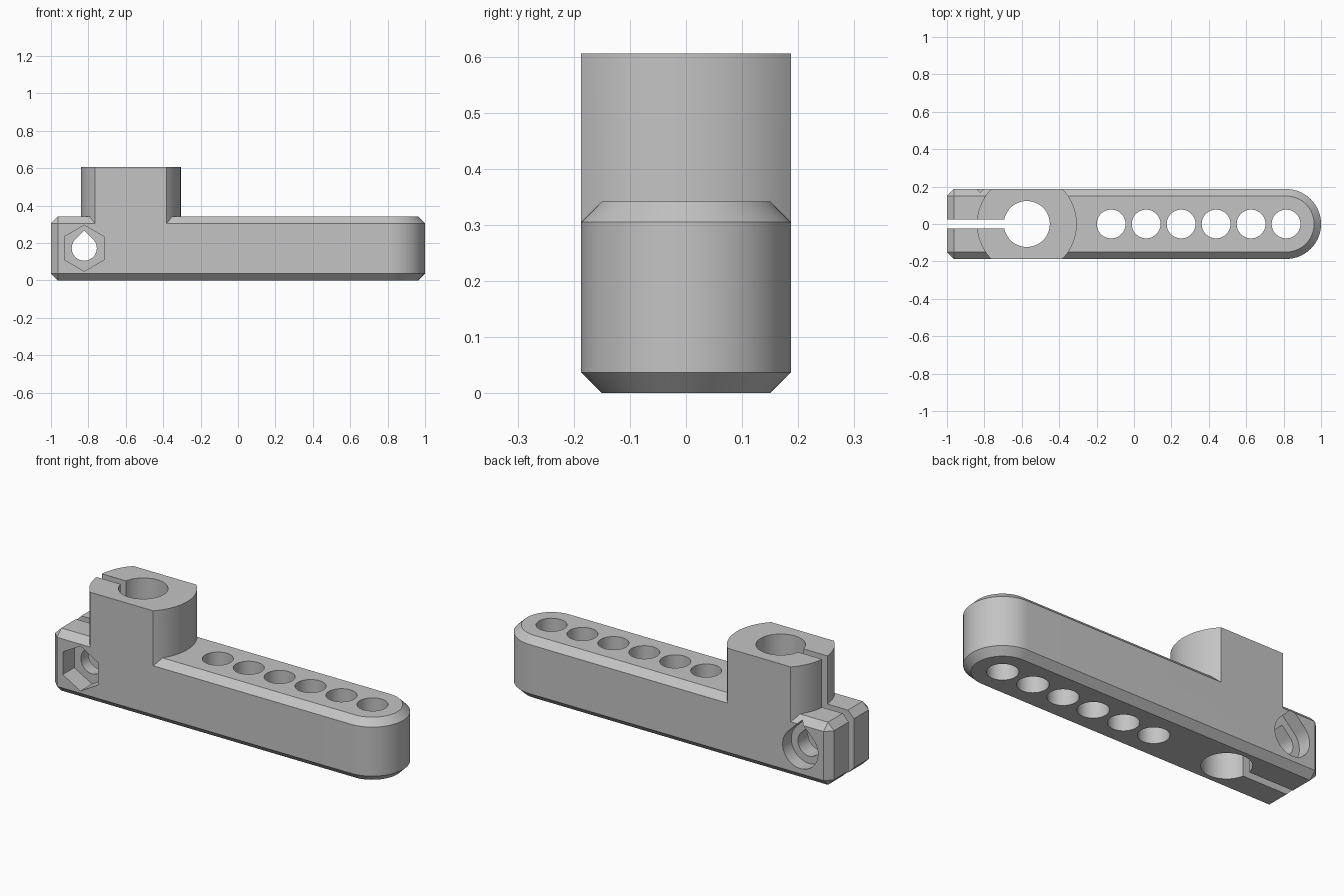
import bpy, bmesh
from math import sin, cos, asin, pi

if "Cube" in bpy.data.objects:
    bpy.data.objects.remove(bpy.data.objects["Cube"])

R = 0.187            # half width of the arm
C = 0.037            # edge chamfer
H = 0.342            # arm height
BOSS_X, BOSS_R, BOSS_TOP = -0.573, 0.267, 0.605
BOLT_X, BOLT_Z = -0.822, 0.172

grey = bpy.data.materials.new("grey")
grey.use_nodes = True
grey.diffuse_color = (0.55, 0.55, 0.55, 1)
grey.node_tree.nodes["Principled BSDF"].inputs["Base Color"].default_value = grey.diffuse_color


def arc(cx, cy, r, start, end, steps):
    """Points along an arc, both ends included."""
    angles = [start + (end - start) * i / steps for i in range(steps + 1)]
    return [(cx + r * cos(a), cy + r * sin(a)) for a in angles]


def circle(cx, cy, r, sides=64, turn=0):
    return arc(cx, cy, r, turn, turn + 2 * pi, sides)[:-1]


def teardrop(cx, cy, r):
    """Circle with a 45 degree peak on top."""
    return arc(cx, cy, r, 0.75 * pi, 2.25 * pi, 48) + [(cx, cy + r * 2 ** 0.5)]


def loft(name, rings):
    """Closed solid through rings of equal point count."""
    bm = bmesh.new()
    loops = [[bm.verts.new(p) for p in ring] for ring in rings]
    n = len(loops[0])
    for a, b in zip(loops, loops[1:]):
        for i in range(n):
            j = (i + 1) % n
            bm.faces.new((a[i], a[j], b[j], b[i]))
    bm.faces.new(loops[0][::-1])
    bm.faces.new(loops[-1])
    bmesh.ops.remove_doubles(bm, verts=bm.verts[:], dist=1e-5)
    bmesh.ops.recalc_face_normals(bm, faces=bm.faces[:])
    mesh = bpy.data.meshes.new(name)
    bm.to_mesh(mesh)
    bm.free()
    mesh.materials.append(grey)
    obj = bpy.data.objects.new(name, mesh)
    bpy.context.collection.objects.link(obj)
    return obj


def prism_z(name, points, low, high):
    return loft(name, [[(x, y, z) for x, y in points] for z in (low, high)])


def prism_y(name, points, front, back):
    return loft(name, [[(x, y, z) for x, z in points] for y in (front, back)])


def combine(target, tool, operation):
    """Apply a boolean and discard the tool."""
    bpy.context.view_layer.objects.active = target
    mod = target.modifiers.new(tool.name, 'BOOLEAN')
    mod.operation, mod.solver, mod.object = operation, 'EXACT', tool
    bpy.ops.object.modifier_apply(modifier=mod.name)
    bpy.data.objects.remove(tool)


def arm_ring(z, inset):
    """Arm outline: round right end, square left end with cut corners."""
    k = C - inset    # the corner cut shrinks to a point at the inset rings
    w, left = R - inset, -1 + inset
    pts = arc(1 - R, 0, w, -pi / 2, pi / 2, 48)
    pts += [(left + k, w), (left, w - k), (left, k - w), (left + k, -w)]
    return [(x, y, z) for x, y in pts]


# Chamfered arm
arm = loft("clamp_arm", [arm_ring(0, C), arm_ring(C, 0), arm_ring(H - C, 0), arm_ring(H, C)])

# Raised clamp boss with flat sides flush with the arm
half = asin(R / BOSS_R)
outline = arc(BOSS_X, 0, BOSS_R, -half, half, 24) + arc(BOSS_X, 0, BOSS_R, pi - half, pi + half, 24)
combine(arm, prism_z("boss", outline, 0.15, BOSS_TOP), 'UNION')

# Clamp bore and slit
combine(arm, prism_z("bore", circle(BOSS_X, 0, 0.123), -0.1, 0.8), 'DIFFERENCE')
slit = [(-1.1, -0.023), (BOSS_X, -0.023), (BOSS_X, 0.023), (-1.1, 0.023)]
combine(arm, prism_z("slit", slit, -0.1, 0.8), 'DIFFERENCE')

# Row of holes along the arm
for i in range(6):
    hole = prism_z("row_hole", circle(1 - R - i * R, 0, 0.077, 48), -0.1, 0.5)
    combine(arm, hole, 'DIFFERENCE')

# Clamping bolt: through hole, nut pocket in front, head pocket behind
combine(arm, prism_y("bolt_hole", teardrop(BOLT_X, BOLT_Z, 0.067), -0.3, 0.3), 'DIFFERENCE')
nut = circle(BOLT_X, BOLT_Z, 0.123, 6, pi / 2)
combine(arm, prism_y("nut_pocket", nut, -0.3, -R + 0.1), 'DIFFERENCE')
combine(arm, prism_y("head_pocket", teardrop(BOLT_X, BOLT_Z, 0.107), R - 0.075, 0.3), 'DIFFERENCE')

# Smooth curved walls, sharp edges elsewhere
bpy.ops.object.select_all(action='DESELECT')
arm.select_set(True)
bpy.context.view_layer.objects.active = arm
bpy.ops.object.shade_smooth_by_angle(angle=pi / 7)
